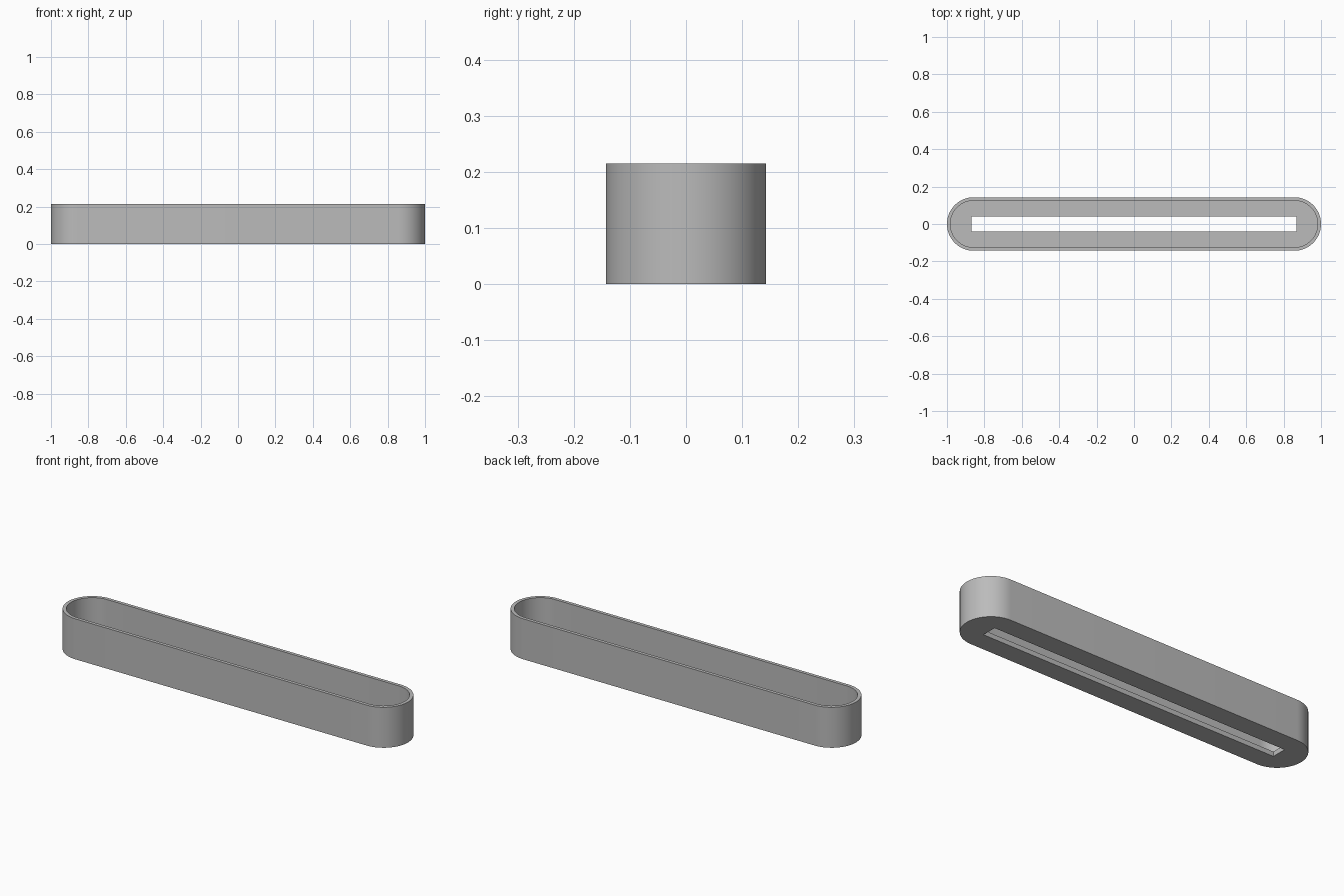
import bpy
import bmesh
from math import pi, cos, sin, radians

HALF_LENGTH = 1.0
RADIUS = 0.143
HEIGHT = 0.215
WALL = 0.018
FLOOR = 0.025
SLOT_X, SLOT_Y = 0.868, 0.04
ARC_STEPS = 32

cube = bpy.data.objects.get("Cube")
if cube:
    bpy.data.objects.remove(cube, do_unlink=True)

grey = bpy.data.materials.new("plain grey")
grey.use_nodes = True
colour = (0.5, 0.5, 0.5, 1)
grey.diffuse_color = colour
grey.node_tree.nodes["Principled BSDF"].inputs["Base Color"].default_value = colour


def stadium(radius):
    """Outline of a bar with two semicircular ends."""
    centre = HALF_LENGTH - RADIUS
    points = []
    for side, start in ((1, -pi / 2), (-1, pi / 2)):
        for i in range(ARC_STEPS + 1):
            a = start + pi * i / ARC_STEPS
            points.append((side * centre + radius * cos(a), radius * sin(a)))
    return points


def prism(name, outline, bottom, top):
    """Solid made by raising an outline."""
    bm = bmesh.new()
    face = bm.faces.new([bm.verts.new((x, y, bottom)) for x, y in outline])
    raised = bmesh.ops.extrude_face_region(bm, geom=[face])["geom"]
    verts = [v for v in raised if isinstance(v, bmesh.types.BMVert)]
    bmesh.ops.translate(bm, verts=verts, vec=(0, 0, top - bottom))
    bmesh.ops.recalc_face_normals(bm, faces=bm.faces)
    mesh = bpy.data.meshes.new(name)
    bm.to_mesh(mesh)
    bm.free()
    mesh.materials.append(grey)
    obj = bpy.data.objects.new(name, mesh)
    bpy.context.collection.objects.link(obj)
    return obj


# Tray body, hollowed from above and slotted through the floor
tray = prism("tray", stadium(RADIUS), 0, HEIGHT)
slot_outline = [(-SLOT_X, -SLOT_Y), (SLOT_X, -SLOT_Y), (SLOT_X, SLOT_Y), (-SLOT_X, SLOT_Y)]
cutters = [
    prism("cavity_cutter", stadium(RADIUS - WALL), FLOOR, HEIGHT + 0.1),
    prism("slot_cutter", slot_outline, -0.1, FLOOR + 0.1),
]

bpy.ops.object.select_all(action="DESELECT")
bpy.context.view_layer.objects.active = tray
tray.select_set(True)
for cutter in cutters:
    cut = tray.modifiers.new(cutter.name, "BOOLEAN")
    cut.operation = "DIFFERENCE"
    cut.solver = "EXACT"
    cut.object = cutter
    bpy.ops.object.modifier_apply(modifier=cut.name)
    bpy.data.objects.remove(cutter, do_unlink=True)

# Smooth round ends with crisp rims
bpy.ops.object.shade_smooth_by_angle(angle=radians(30))
